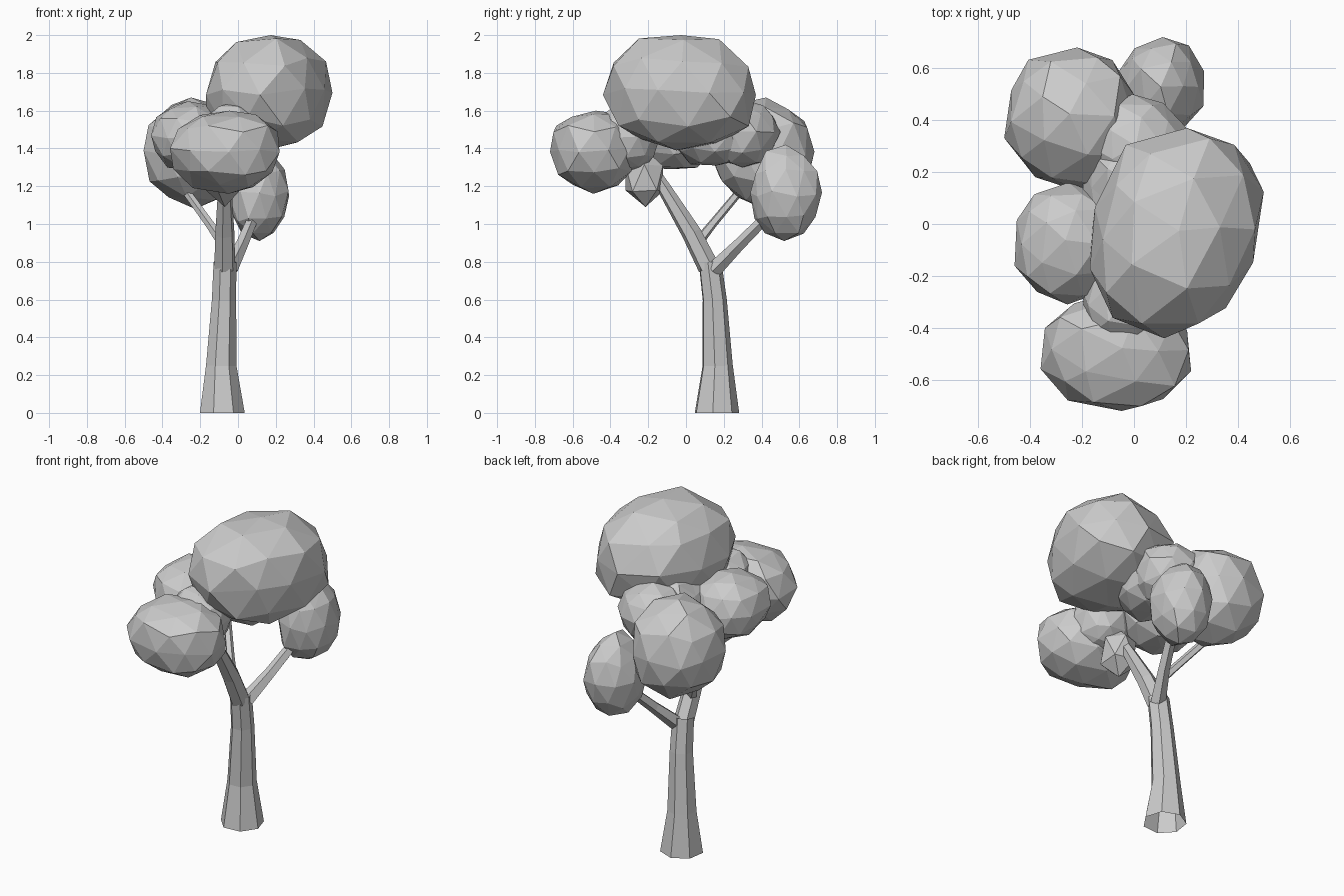
import bpy, bmesh, math, random
from mathutils import Vector

if "Cube" in bpy.data.objects:
    bpy.data.objects.remove(bpy.data.objects["Cube"])

random.seed(4)


def add_object(name, bm):
    bmesh.ops.recalc_face_normals(bm, faces=bm.faces)
    mesh = bpy.data.meshes.new(name)
    bm.to_mesh(mesh)
    bm.free()
    obj = bpy.data.objects.new(name, mesh)
    bpy.context.collection.objects.link(obj)
    return obj


def limb(name, path, sides):
    """Faceted open tube through (x, y, z, radius) stations."""
    bm = bmesh.new()
    pts = [Vector(p[:3]) for p in path]
    rings = []
    for i, p in enumerate(path):
        d = (pts[min(i + 1, len(pts) - 1)] - pts[max(i - 1, 0)]).normalized()
        if p[2] == 0:
            d = Vector((0, 0, 1))          # keep the foot flat on the ground
        u = d.cross(Vector((0, 1, 0.01))).normalized()
        v = d.cross(u)
        ring = []
        for k in range(sides):
            a = math.tau * k / sides + 0.3
            ring.append(bm.verts.new(pts[i] + (u * math.cos(a) + v * math.sin(a)) * p[3]))
        rings.append(ring)
    for a, b in zip(rings, rings[1:]):
        for k in range(sides):
            n = (k + 1) % sides
            bm.faces.new((a[k], a[n], b[n], b[k]))
    return add_object(name, bm)


def leaf_clump(name, low, high, detail=2, skew=0.0):
    """Irregular low-poly ball fitted to the box; skew stretches it along the x=y diagonal."""
    bm = bmesh.new()
    bmesh.ops.create_icosphere(bm, subdivisions=detail, radius=1)
    for v in bm.verts:
        v.co = Vector([math.copysign(abs(c) ** 0.94, c) for c in v.co])
        v.co += Vector([random.uniform(-0.06, 0.06) for _ in range(3)])
        v.co.x, v.co.y = v.co.x + skew * v.co.y, v.co.y + skew * v.co.x
    for axis in range(3):
        vals = [v.co[axis] for v in bm.verts]
        lo, hi = min(vals), max(vals)
        for v in bm.verts:
            t = (v.co[axis] - lo) / (hi - lo)
            v.co[axis] = low[axis] + t * (high[axis] - low[axis])
    return add_object(name, bm)


# Trunk and branches
limb("trunk", [(-0.085, 0.16, 0, 0.122), (-0.09, 0.165, 0.25, 0.083),
               (-0.075, 0.15, 0.6, 0.066), (-0.07, 0.125, 0.8, 0.062)], 7)
limb("front_branch", [(-0.07, 0.12, 0.77, 0.058), (-0.07, 0.03, 0.95, 0.053),
                      (-0.07, -0.11, 1.18, 0.038), (-0.07, -0.2, 1.32, 0.03)], 6)
limb("back_branch", [(-0.045, 0.15, 0.76, 0.045), (0.02, 0.28, 0.89, 0.034),
                     (0.1, 0.47, 1.08, 0.028)], 5)
limb("side_branch", [(-0.08, 0.06, 0.9, 0.03), (-0.15, 0.14, 1.0, 0.024),
                     (-0.28, 0.29, 1.18, 0.022)], 5)

# Foliage clumps
leaf_clump("crown_foliage", (-0.17, -0.44, 1.39), (0.5, 0.37, 2.0), skew=0.08)
leaf_clump("front_foliage", (-0.36, -0.72, 1.16), (0.22, -0.26, 1.6))
leaf_clump("back_left_foliage", (-0.5, 0.13, 1.08), (0.03, 0.68, 1.67))
leaf_clump("back_right_foliage", (-0.06, 0.34, 0.91), (0.27, 0.72, 1.42))
leaf_clump("left_foliage", (-0.46, -0.31, 1.29), (-0.05, 0.16, 1.65))

# Small clumps bridging the big ones
leaf_clump("inner_foliage", (-0.2, -0.08, 1.31), (0.2, 0.38, 1.66))
leaf_clump("back_link_foliage", (-0.18, 0.12, 1.3), (0.2, 0.5, 1.66))
leaf_clump("branch_tip_foliage", (-0.17, -0.32, 1.09), (0.02, -0.12, 1.4), 1)
leaf_clump("front_link_foliage", (-0.2, -0.48, 1.28), (0.14, -0.14, 1.64))
